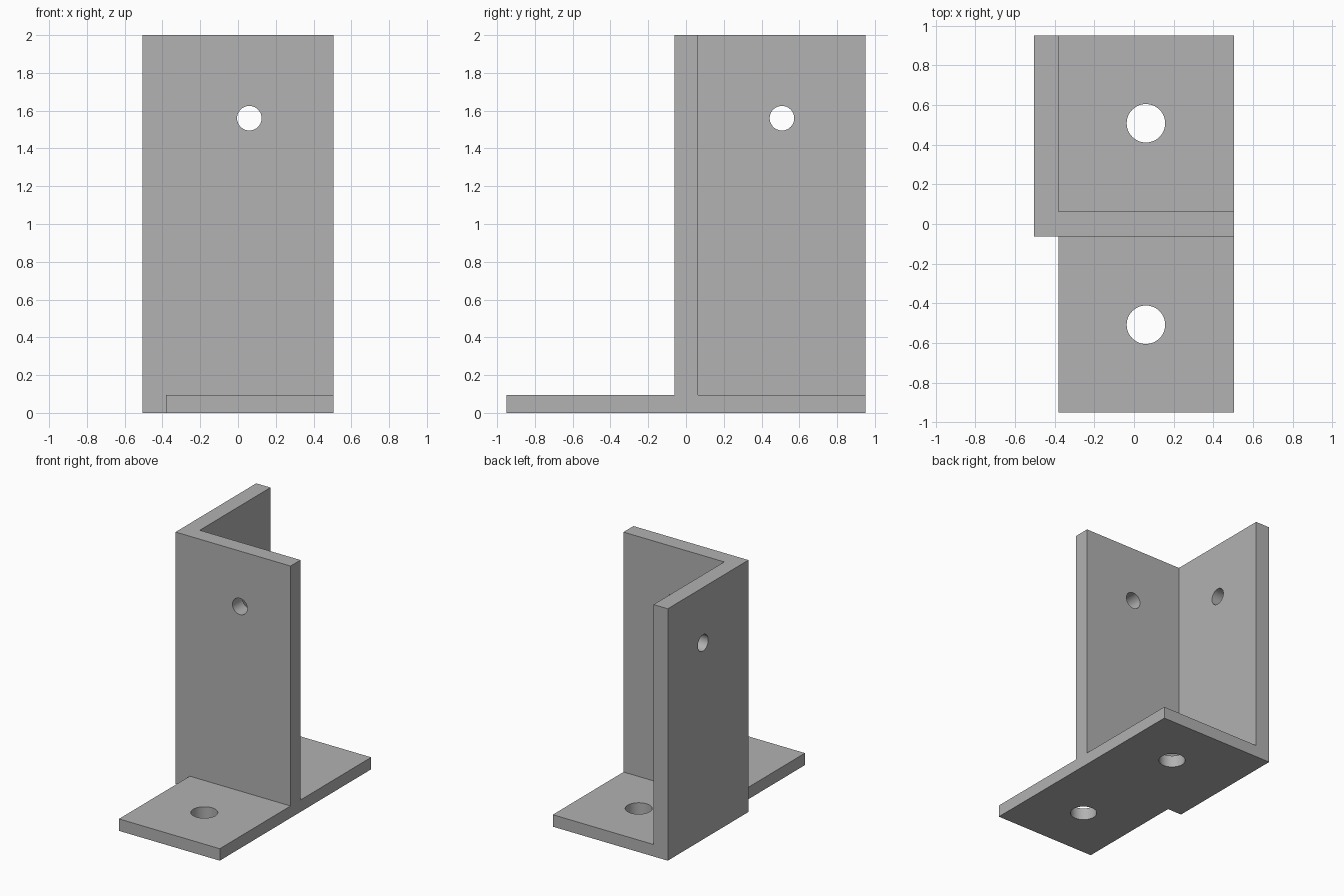
import bpy
import bmesh
import math

if "Cube" in bpy.data.objects:
    bpy.data.objects.remove(bpy.data.objects["Cube"], do_unlink=True)

HEIGHT, WALL, BASE_H = 2.0, 0.125, 0.095
X0, X1 = -0.505, 0.505           # outer faces across the width
Y0, Y1 = -0.062, 0.95            # outer faces of the upright angle
HOLE_X, HOLE_Y, HOLE_Z = 0.06, 0.508, 1.56

grey = bpy.data.materials.new("plain grey")
grey.use_nodes = True
grey.diffuse_color = (0.445, 0.445, 0.445, 1)
grey.node_tree.nodes["Principled BSDF"].inputs["Base Color"].default_value = grey.diffuse_color


def prism(name, outline, height):
    """Extrude a flat outline upwards from the ground."""
    bm = bmesh.new()
    face = bm.faces.new([bm.verts.new((x, y, 0)) for x, y in outline])
    top = bmesh.ops.extrude_face_region(bm, geom=[face])["geom"]
    bmesh.ops.translate(bm, vec=(0, 0, height),
                        verts=[v for v in top if isinstance(v, bmesh.types.BMVert)])
    bmesh.ops.recalc_face_normals(bm, faces=bm.faces)
    mesh = bpy.data.meshes.new(name)
    bm.to_mesh(mesh)
    bm.free()
    mesh.materials.append(grey)
    obj = bpy.data.objects.new(name, mesh)
    bpy.context.collection.objects.link(obj)
    return obj


def drill(location, radius, rotation=(0, 0, 0)):
    bpy.ops.mesh.primitive_cylinder_add(vertices=48, radius=radius, depth=0.5,
                                        location=location, rotation=rotation)
    cutter = bpy.context.object
    cutter.name = "hole_cutter"
    cutter.hide_render = True
    cutter.data.materials.append(grey)
    return cutter


def combine(target, other, operation):
    bpy.context.view_layer.objects.active = target
    mod = target.modifiers.new(operation.lower(), "BOOLEAN")
    mod.operation, mod.solver, mod.object = operation, "EXACT", other
    bpy.ops.object.modifier_apply(modifier=mod.name)
    bpy.data.objects.remove(other, do_unlink=True)


# Upright angle with an L-shaped section
bracket = prism("angle_bracket", [
    (X0, Y0), (X1, Y0), (X1, Y0 + WALL),
    (X0 + WALL, Y0 + WALL), (X0 + WALL, Y1), (X0, Y1)], HEIGHT)

# Base plate passing under the front wall and along the side wall
base = prism("base_plate", [
    (X0 + WALL, -Y1), (X1, -Y1), (X1, Y1), (X0 + WALL, Y1)], BASE_H)
combine(bracket, base, "UNION")

# Bolt holes: two in the base, one in each wall
quarter = math.pi / 2
for cutter in (
        drill((HOLE_X, HOLE_Y, 0), 0.097),
        drill((HOLE_X, -HOLE_Y, 0), 0.097),
        drill((HOLE_X, Y0, HOLE_Z), 0.065, (quarter, 0, 0)),
        drill((X0, HOLE_Y, HOLE_Z), 0.065, (0, quarter, 0))):
    combine(bracket, cutter, "DIFFERENCE")

# Merge flush faces and smooth only the hole walls
bm = bmesh.new()
bm.from_mesh(bracket.data)
bmesh.ops.remove_doubles(bm, verts=bm.verts, dist=0.0001)
bmesh.ops.dissolve_limit(bm, angle_limit=math.radians(1), verts=bm.verts, edges=bm.edges)
bm.to_mesh(bracket.data)
bm.free()
bpy.ops.object.select_all(action="DESELECT")
bracket.select_set(True)
bpy.context.view_layer.objects.active = bracket
bpy.ops.object.shade_smooth_by_angle(angle=math.radians(30))
